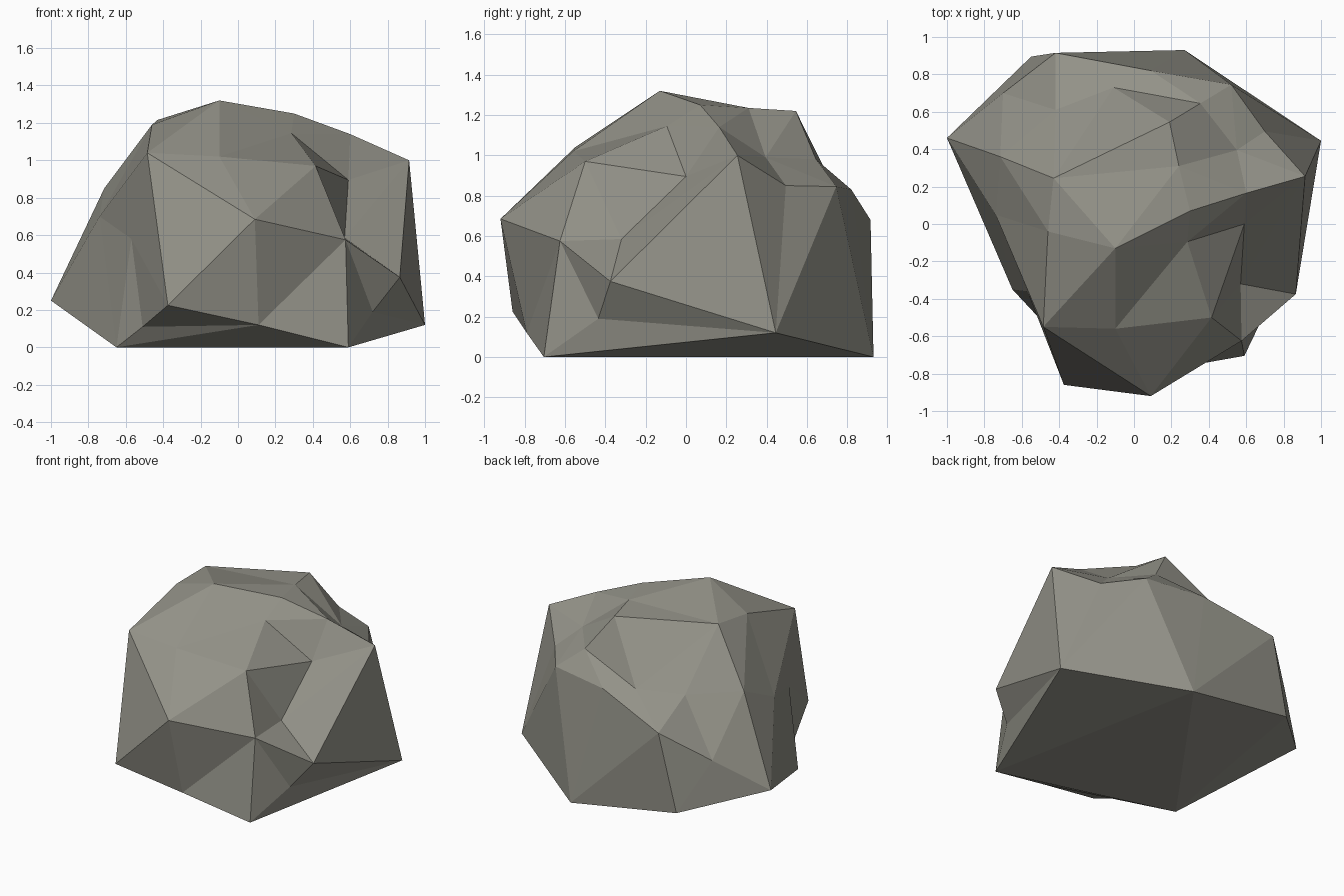
import bpy, bmesh, random
from itertools import combinations
from mathutils import Vector

if "Cube" in bpy.data.objects:
    bpy.data.objects.remove(bpy.data.objects["Cube"])

random.seed(4)

# Corner points of the boulder, by region
P = {
    # crown
    "peak": (-.1, -.13, 1.32), "crown_l": (-.46, -.04, 1.19), "crown_r": (.3, .07, 1.25),
    "ridge": (.6, .165, 1.14), "ridge_end": (.915, .255, 1.0),
    # front
    "brow_l": (-.485, -.55, 1.04), "brow": (-.1, -.56, 1.02), "nose": (.09, -.92, .685),
    "chin_l": (-.375, -.86, .225), "chin": (.11, -.79, .12), "foot_r": (.59, -.705, 0),
    # cleft on the right
    "lip": (.575, -.625, .575), "lip_top": (.415, -.5, .97), "cleft_top": (.285, -.095, 1.145),
    "cleft_mid": (.59, 0, .895), "cleft_low": (.57, -.32, .585),
    "rib": (.865, -.375, .375), "cleft_foot": (.72, -.435, .19), "corner_r": (1, .445, .12),
    # left side
    "corner_l": (-1, .46, .25), "foot_l": (-.65, -.35, 0), "jaw": (-.51, -.5, .11),
    "cheek": (-.57, -.36, .58), "temple": (-.74, .05, .7), "shoulder": (-.715, .36, .85),
    # slab on the back
    "slab_l": (-.43, .245, 1.216), "slab_in": (.24, .31, 1.235), "slab_r": (.19, .545, 1.22),
    "slab_tip": (.355, .645, .98), "slab_low": (-.11, .73, .846), "slab_foot": (-.42, .61, .84),
    # back
    "step": (.55, .395, .99), "back_r": (.7, .495, .85), "back_rr": (.52, .745, .845),
    "back_mid": (.09, .82, .83), "back_l": (-.42, .915, .68), "back_ll": (-.7, .7, .475),
    "heel_l": (-.55, .895, .13), "foot_back": (.27, .93, 0),
}
P = {k: Vector(v) for k, v in P.items()}

# Main creases, as runs of corners
CREASES = [
    # front
    ("slab_l", "crown_l", "brow_l", "chin_l", "nose", "lip", "foot_r"),
    ("peak", "brow", "nose", "lip_top", "brow"),
    ("nose", "chin", "lip"),
    # cleft
    ("lip_top", "cleft_top", "cleft_mid", "cleft_low", "rib", "corner_r", "foot_r"),
    ("lip", "lip_top", "cleft_mid", "ridge_end", "cleft_low", "lip"),
    ("cleft_low", "lip_top"),
    ("lip", "cleft_foot", "foot_r"),
    # ridge
    ("peak", "crown_r", "ridge", "ridge_end", "rib"),
    ("crown_r", "cleft_top", "ridge", "cleft_mid"),
    ("corner_r", "ridge_end"),
    # left side and base
    ("brow_l", "temple", "shoulder", "corner_l", "temple"),
    ("jaw", "cheek", "foot_l", "foot_r", "chin"),
    # slab rim
    ("slab_in", "slab_r", "slab_tip", "slab_low", "slab_foot", "slab_l", "slab_r"),
    ("slab_l", "shoulder", "slab_foot"),
    # back
    ("slab_tip", "back_rr", "corner_r", "foot_back", "back_rr"),
    ("slab_low", "back_l", "foot_back", "heel_l"),
    ("slab_foot", "back_ll", "corner_l"),
]

# Skin: hull of the directions seen from inside
core = Vector((0, .03, .45))
D = {k: (v - core).normalized() for k, v in P.items()}
tris = set()
for t in combinations(D, 3):
    a, b, c = (D[k] for k in t)
    n = (b - a).cross(c - a)
    sides = {n.dot(D[k] - a) > 0 for k in D if k not in t}
    if len(sides) == 1:
        tris.add(frozenset(t))


def crosses(a, b, c, d):
    if len({a, b, c, d}) < 4:
        return False
    A, B, C, E = D[a], D[b], D[c], D[d]
    n, m = A.cross(B), C.cross(E)
    return (n.dot(C) * n.dot(E) < 0 and m.dot(A) * m.dot(B) < 0
            and (A + B).dot(C + E) > 0)


def all_edges():
    return {frozenset(e) for t in tris for e in combinations(t, 2)}


# Flip edges until the creases are present
kept = set()
for run in CREASES:
    for a, b in zip(run, run[1:]):
        for _ in range(60):
            edges = all_edges()
            if frozenset((a, b)) in edges:
                kept.add(frozenset((a, b)))
                break
            options = []
            for e in sorted(edges - kept, key=sorted):
                c, d = sorted(e)
                if crosses(a, b, c, d):
                    pair = [t for t in tris if e <= t]
                    if len(pair) != 2:
                        continue
                    f, g = sorted((pair[0] | pair[1]) - e)
                    if crosses(f, g, c, d):
                        options.append((c, d, f, g, pair))
            if not options:
                break
            c, d, f, g, pair = random.choice(options)
            tris -= set(pair)
            tris |= {frozenset((c, f, g)), frozenset((d, f, g))}

# Build the boulder mesh with flat faces
bm = bmesh.new()
verts = {k: bm.verts.new(v) for k, v in P.items()}
for t in sorted(tris, key=sorted):
    a, b, c = sorted(t)
    if D[a].cross(D[b]).dot(D[c]) < 0:
        b, c = c, b
    bm.faces.new((verts[a], verts[b], verts[c]))
mesh = bpy.data.meshes.new("boulder")
bm.to_mesh(mesh)
bm.free()

stone = bpy.data.materials.new("grey stone")
stone.diffuse_color = (.29, .285, .245, 1)
stone.use_nodes = True
stone.node_tree.nodes["Principled BSDF"].inputs["Base Color"].default_value = stone.diffuse_color
mesh.materials.append(stone)
boulder = bpy.data.objects.new("boulder", mesh)
bpy.context.collection.objects.link(boulder)
